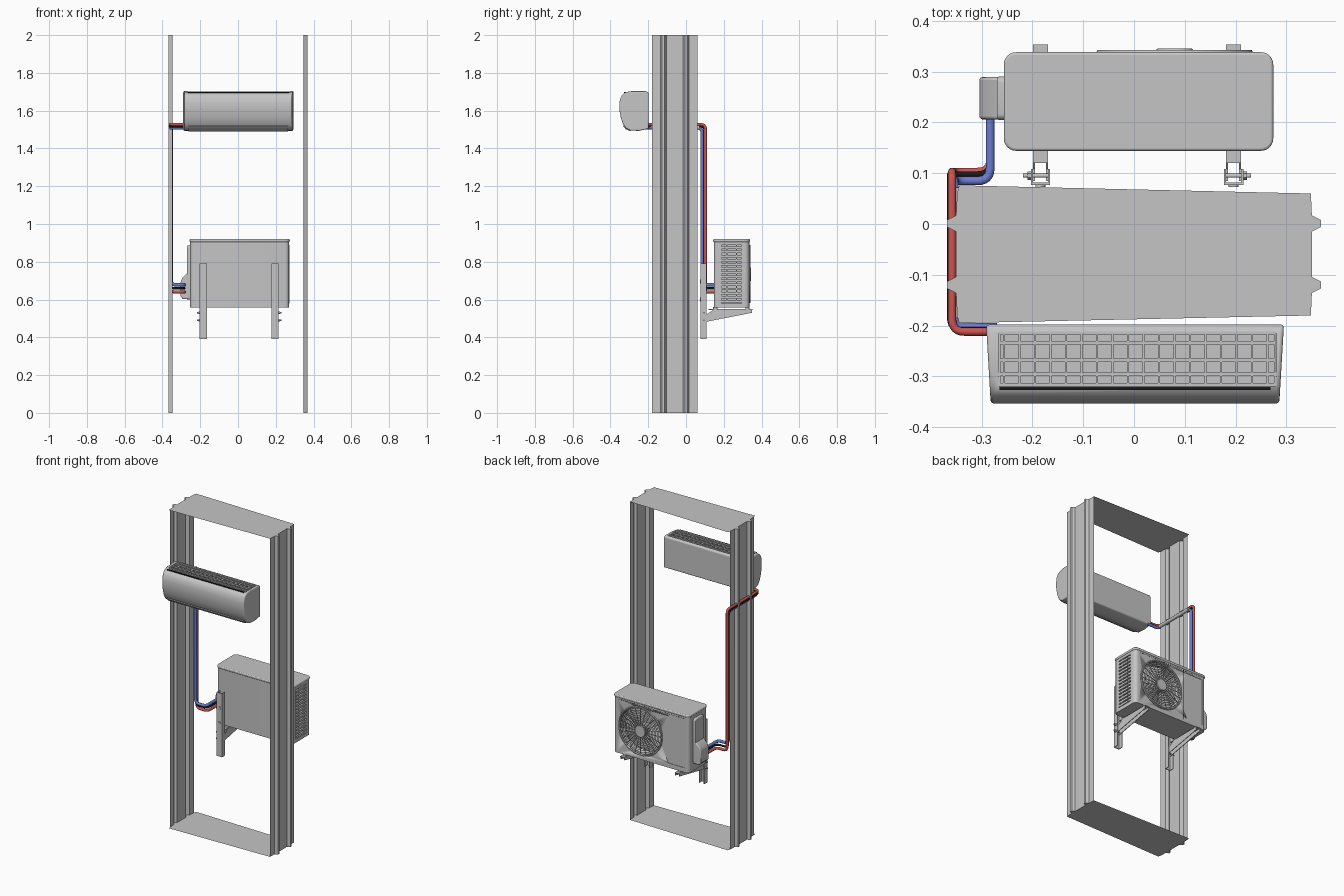
import bpy, bmesh, math
from mathutils import Vector, Matrix

cube = bpy.data.objects.get("Cube")
if cube:
    bpy.data.objects.remove(cube)


def material(name, rgb):
    m = bpy.data.materials.new(name)
    m.use_nodes = True
    m.diffuse_color = (*rgb, 1)
    m.node_tree.nodes["Principled BSDF"].inputs["Base Color"].default_value = (*rgb, 1)
    return m


GRAY = material("light_gray", (0.56, 0.56, 0.56))
RED = material("pipe_red", (0.60, 0.09, 0.08))
BLUE = material("pipe_blue", (0.15, 0.20, 0.62))
BLACK = material("pipe_black", (0.01, 0.01, 0.01))


def finish(name, bm, mat=GRAY, angle=35, fix=True):
    if fix:
        bmesh.ops.recalc_face_normals(bm, faces=bm.faces)
    me = bpy.data.meshes.new(name)
    bm.to_mesh(me)
    bm.free()
    me.materials.append(mat)
    me.shade_smooth()
    me.set_sharp_from_angle(angle=math.radians(angle))
    ob = bpy.data.objects.new(name, me)
    bpy.context.collection.objects.link(ob)
    return ob


AXES = {"x": lambda a, b, t: (t, a, b), "y": lambda a, b, t: (a, t, b), "z": lambda a, b, t: (a, b, t)}


def prism(name, outline, axis, lo, hi, mat=GRAY, bevel=0):
    """Extrude a 2D outline along an axis, optionally rounding the cap rims."""
    bm, put = bmesh.new(), AXES[axis]
    face = bm.faces.new([bm.verts.new(put(a, b, lo)) for a, b in outline])
    new = bmesh.ops.extrude_face_region(bm, geom=[face])["geom"]
    for v in new:
        if isinstance(v, bmesh.types.BMVert):
            v.co += Vector(put(0, 0, hi - lo))
    ob = finish(name, bm, mat)
    if bevel:
        m = ob.modifiers.new("rounding", "BEVEL")
        m.width, m.segments, m.limit_method, m.angle_limit = bevel, 3, "ANGLE", math.radians(50)
    return ob


def rounded(a0, b0, a1, b1, r, n=6):
    """Rounded rectangle outline."""
    pts = []
    for k, (a, b) in enumerate(((a1 - r, b1 - r), (a0 + r, b1 - r), (a0 + r, b0 + r), (a1 - r, b0 + r))):
        for i in range(n + 1):
            t = math.pi / 2 * (k + i / n)
            pts.append((a + r * math.cos(t), b + r * math.sin(t)))
    return pts


def rect(a0, b0, a1, b1):
    return [(a0, b0), (a1, b0), (a1, b1), (a0, b1)]


def circle(a, b, r, n=48):
    return [(a + r * math.cos(2 * math.pi * i / n), b + r * math.sin(2 * math.pi * i / n)) for i in range(n)]


def cut(ob, cutter):
    m = ob.modifiers.new("cut", "BOOLEAN")
    m.object, m.solver = cutter, "EXACT"
    cutter.hide_render = True
    cutter.hide_set(True)


def boxes(name, specs, mat=GRAY):
    """Several axis-aligned bars in one object, each given as (low, high) corners."""
    bm = bmesh.new()
    for lo, hi in specs:
        lo, hi = Vector(lo), Vector(hi)
        bmesh.ops.create_cube(bm, size=1, matrix=Matrix.Translation((lo + hi) / 2) @ Matrix.Diagonal((*(hi - lo), 1)))
    return finish(name, bm, mat)


def pipe(name, points, radius, mat, bend=0.025):
    """Round tube following a path with filleted corners."""
    pts = [Vector(p) for p in points]
    path = [pts[0]]
    for a, b, c in zip(pts, pts[1:], pts[2:]):
        p, q = b + (a - b).normalized() * bend, b + (c - b).normalized() * bend
        path += [p.lerp(b, t / 6).lerp(b.lerp(q, t / 6), t / 6) for t in range(7)]
    path.append(pts[-1])
    cu = bpy.data.curves.new(name, "CURVE")
    cu.dimensions, cu.bevel_depth, cu.bevel_resolution, cu.use_fill_caps = "3D", radius, 3, True
    sp = cu.splines.new("POLY")
    sp.points.add(len(path) - 1)
    for s, p in zip(sp.points, path):
        s.co = (*p, 1)
    cu.materials.append(mat)
    ob = bpy.data.objects.new(name, cu)
    bpy.context.collection.objects.link(ob)
    return ob


# Wall frame: two ribbed side sheets, tapered top and bottom sheets
side = [(0.348, -0.180)]
for y in (-0.120, 0.001):
    side += [(0.350, y - 0.016), (0.368, y - 0.007), (0.368, y + 0.007), (0.350, y + 0.016)]
side.append((0.348, 0.060))
for name, sign in (("frame_side_left", 1), ("frame_side_right", -1)):
    bm = bmesh.new()
    low, high = ([bm.verts.new((sign * x, y, z)) for x, y in side] for z in (0, 2))
    for i in range(len(side) - 1):
        bm.faces.new((low[i], low[i + 1], high[i + 1], high[i])[::sign])
    finish(name, bm, fix=False)
plate = side + [(-0.344, 0.076)] + [(-x, y) for x, y in reversed(side)] + [(-0.344, -0.195)]
for name, z in (("frame_top", 2), ("frame_bottom", 0)):
    bm = bmesh.new()
    bm.faces.new([bm.verts.new((x, y, z)) for x, y in plate])
    finish(name, bm, fix=False)

# Indoor unit: rounded profile, slightly tapered to the front
profile = [(-0.198, 1.504), (-0.198, 1.697), (-0.215, 1.703), (-0.290, 1.703), (-0.318, 1.698), (-0.336, 1.686),
           (-0.347, 1.668), (-0.353, 1.640), (-0.352, 1.600), (-0.345, 1.562), (-0.333, 1.528),
           (-0.318, 1.507), (-0.295, 1.495), (-0.250, 1.493)]
unit = prism("indoor_unit", profile, "x", -0.293, 0.293, bevel=0.006)
for v in unit.data.vertices:
    v.co.x = v.co.x * (1 + 0.2 * (v.co.y + 0.198)) + 0.002
cut(unit, prism("grille_cutter", rect(-0.267, -0.318, 0.279, -0.212), "z", 1.680, 1.75))
bars = [((-0.267, y - 0.0035, 1.69), (0.279, y + 0.0035, 1.7)) for y in (-0.214, -0.234, -0.268, -0.296, -0.316)]
bars += [((x - 0.002, -0.318, 1.688), (x + 0.002, -0.212, 1.698))
         for x in [-0.265, 0.277] + [-0.256 + 0.0305 * i for i in range(18)]]
boxes("indoor_grille", bars)
# Air outlet flap and front seam lines
flap = [(-0.331, 1.522), (-0.334, 1.519), (-0.320, 1.502), (-0.295, 1.491), (-0.294, 1.496), (-0.317, 1.509)]
prism("outlet_flap", flap, "x", -0.262, 0.266)
boxes("front_seam", [((-0.265, -0.327, 1.694), (0.269, -0.320, 1.699))], BLACK)

# Outdoor unit casing with lid
LOW, HIGH = 0.557, 0.920
case = prism("outdoor_case", rounded(-0.253, 0.147, 0.271, 0.335, 0.022), "z", LOW, 0.904)
prism("outdoor_lid", rounded(-0.256, 0.144, 0.274, 0.338, 0.024), "z", 0.904, HIGH, bevel=0.005)
FX, FZ, FR = 0.080, 0.735, 0.150
cut(case, prism("fan_cutter", circle(FX, FZ, FR - 0.004), "y", 0.275, 0.40))
cut(case, prism("vent_cutter", rect(0.188, 0.580, 0.294, 0.888), "x", 0.255, 0.30))
cut(case, prism("panel_cutter", rounded(-0.228, 0.585, -0.108, 0.885, 0.008), "y", 0.332, 0.36))

# Fan: blades, hub and wire guard
bm = bmesh.new()
for k in range(3):
    rows = []
    for i in range(7):
        t = math.radians(120 * k + 14 * i)
        rows.append([bm.verts.new((FX + r * math.cos(t + s), 0.285 + 0.004 * i, FZ + r * math.sin(t + s)))
                     for r, s in ((0.03, 0), (0.08, 0.12), (0.135, 0.35))])
    for p, q in zip(rows, rows[1:]):
        for j in range(2):
            bm.faces.new((p[j], p[j + 1], q[j + 1], q[j]))
finish("fan_blades", bm)
prism("fan_hub", circle(FX, FZ, 0.035, 32), "y", 0.275, 0.322, bevel=0.006)
prism("guard_hub", circle(FX, FZ, 0.036, 32), "y", 0.334, 0.345, bevel=0.003)


def ring(bm, radius, wire, n=48, m=6):
    loops = []
    for i in range(n):
        t = 2 * math.pi * i / n
        loops.append([bm.verts.new((FX + r * math.cos(t), 0.338 + wire * math.sin(u), FZ + r * math.sin(t)))
                      for u in [2 * math.pi * j / m for j in range(m)]
                      for r in [radius + wire * math.cos(u)]])
    for i in range(n):
        for j in range(m):
            a, b = loops[i], loops[(i + 1) % n]
            bm.faces.new((a[j], b[j], b[(j + 1) % m], a[(j + 1) % m]))


bm = bmesh.new()
ring(bm, FR - 0.001, 0.005)
for i in range(10):
    ring(bm, 0.045 + 0.0105 * i, 0.0017)
for i in range(24):
    turn = Matrix.Translation((FX, 0.337, FZ)) @ Matrix.Rotation(2 * math.pi * i / 24, 4, "Y")
    bmesh.ops.create_cube(bm, size=1, matrix=turn @ Matrix.Translation((0.09, 0, 0)) @ Matrix.Diagonal((0.115, 0.003, 0.003, 1)))
finish("fan_guard", bm)

# Side vent slats, casing seam and the row of small slots under the lid
slats = [((0.257, 0.186, 0.584 + 0.0218 * i), (0.272, 0.296, 0.597 + 0.0218 * i)) for i in range(14)]
boxes("vent_slats", slats)
boxes("vent_divider", [((0.258, y, 0.580), (0.2725, y + 0.004, 0.888)) for y in (0.215, 0.265)])
boxes("case_seam", [((-0.0865, 0.334, 0.57), (-0.0845, 0.3355, 0.9))], BLACK)
boxes("top_slots", [((x, 0.334, 0.893), (x + 0.008, 0.3355, 0.896))
                    for x in [-0.22 + 0.016 * i for i in range(29)]], BLACK)

# Service cover on the right side: flat plate with a bulged lower half
prism("service_plate", rounded(0.205, 0.60, 0.290, 0.885, 0.012), "x", -0.270, -0.250, bevel=0.004)
bulge = [(-0.262, 0.602), (-0.292, 0.602), (-0.304, 0.618), (-0.304, 0.690), (-0.296, 0.712), (-0.270, 0.738), (-0.262, 0.738)]
prism("service_cover", bulge, "y", 0.206, 0.289, bevel=0.008)

# Wall brackets: upright, channel arm, bolts
for name, cx, out in (("left", 0.196, 1), ("right", -0.184, -1)):
    a, b = cx - 0.019, cx + 0.019
    boxes("upright_" + name, [((a, 0.077, 0.39), (b, 0.082, 0.79)),
                              ((a, 0.077, 0.39), (a + 0.004, 0.108, 0.79)),
                              ((b - 0.004, 0.077, 0.39), (b, 0.108, 0.79))])
    arm = [(0.085, 0.478), (0.350, 0.530), (0.350, 0.546), (0.145, 0.546), (0.108, 0.52), (0.085, 0.52)]
    for s in (-1, 1):
        prism("arm_web_" + name, arm, "x", cx + s * 0.013 - 0.002, cx + s * 0.013 + 0.002)
    boxes("arm_top_" + name, [((cx - 0.015, 0.12, 0.545), (cx + 0.015, 0.353, 0.549))])
    for y in (0.155, 0.325):
        prism("foot_" + name, circle(cx, y, 0.011, 16), "z", 0.548, 0.560)
    for z in (0.49, 0.53):
        ends = sorted((cx - out * 0.019, cx + out * 0.034))
        prism("bolt_" + name, circle(0.095, z, 0.004, 12), "x", *ends)
        ends = sorted((cx + out * 0.019, cx + out * 0.026))
        prism("nut_" + name, circle(0.095, z, 0.008, 6), "x", *ends)
    for z in (0.60, 0.695):
        prism("wall_screw_" + name, circle(cx, z, 0.010, 20), "y", 0.073, 0.078)


# Refrigerant pipes and cable: indoor unit, along the wall side, down, to the service cover
def run(name, x, y_in, y_out, z_top, z_low, radius, mat):
    pipe(name, [(-0.27, y_in, z_top), (x, y_in, z_top), (x, y_out, z_top), (x, y_out, z_low),
                (-0.283, y_out, z_low), (-0.283, 0.22, z_low)], radius, mat)


run("red_pipe", -0.358, -0.212, 0.103, 1.527, 0.640, 0.008, RED)
run("blue_pipe", -0.354, -0.204, 0.085, 1.508, 0.678, 0.009, BLUE)
run("black_cable", -0.362, -0.209, 0.098, 1.517, 0.660, 0.006, BLACK)
pipe("wall_sleeve", [(-0.346, -0.185, 1.510), (-0.346, 0.072, 1.510)], 0.011, GRAY)
